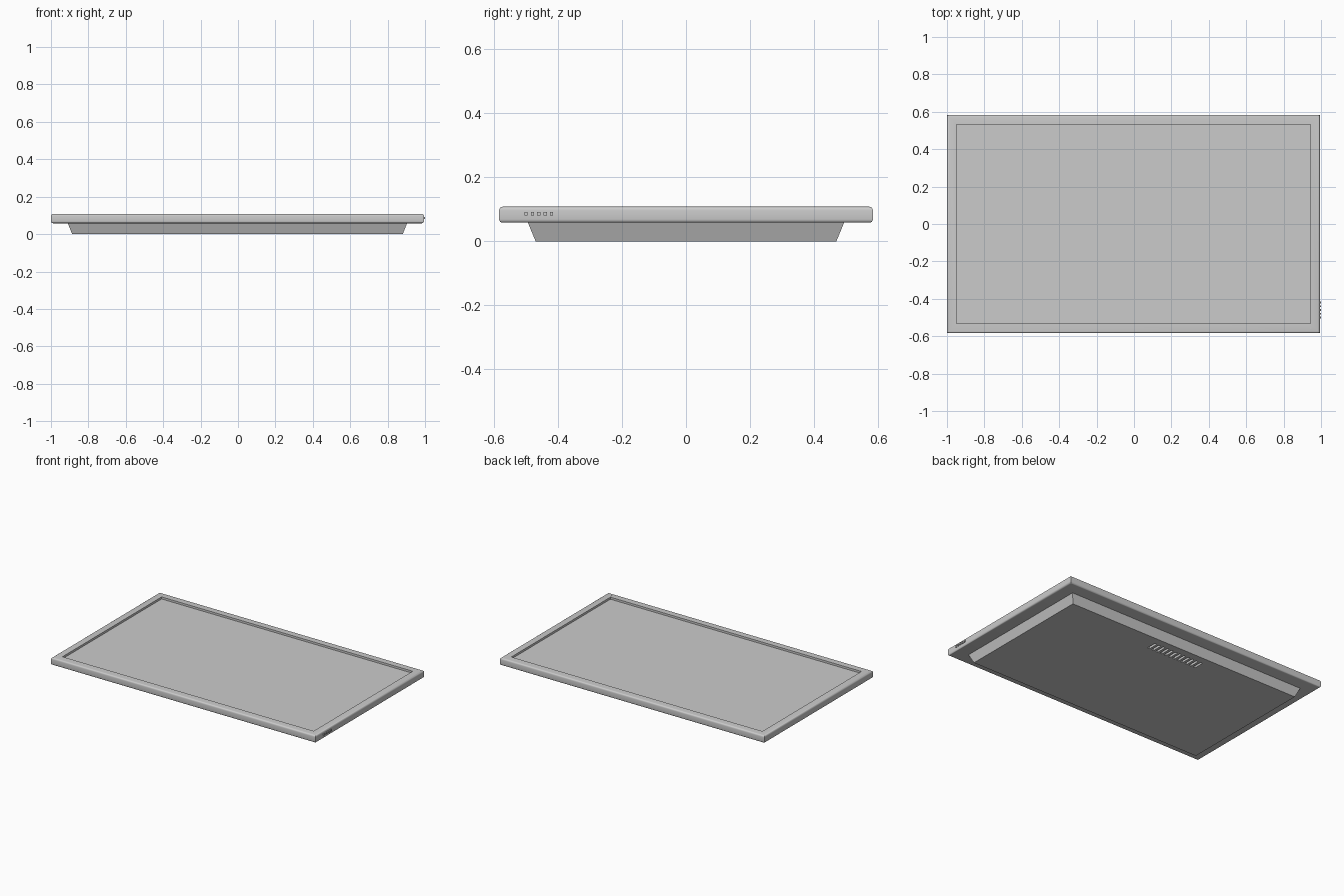
import bpy, bmesh, math
from mathutils import Matrix, Vector

if "Cube" in bpy.data.objects:
    bpy.data.objects.remove(bpy.data.objects["Cube"])

CX = -0.003            # body centre (the side buttons take up the remaining width)
HX, HY = 0.997, 0.584  # half size of the front frame
Z0, Z1 = 0.058, 0.108  # frame back and front levels
RECESS = 0.014


def finish(name, bm, smooth=False):
    bmesh.ops.recalc_face_normals(bm, faces=bm.faces)
    mesh = bpy.data.meshes.new(name)
    bm.to_mesh(mesh)
    bm.free()
    obj = bpy.data.objects.new(name, mesh)
    bpy.context.collection.objects.link(obj)
    if smooth:
        bpy.ops.object.select_all(action='DESELECT')
        obj.select_set(True)
        bpy.context.view_layer.objects.active = obj
        bpy.ops.object.shade_smooth_by_angle(angle=math.radians(35))
    return obj


def add_box(bm, center, size):
    mat = Matrix.Translation(center) @ Matrix.Diagonal((*size, 1))
    return bmesh.ops.create_cube(bm, size=1, matrix=mat)["verts"]


# Front frame: rounded long edges, mitred corners, recessed opening
bm = bmesh.new()
add_box(bm, (CX, 0, (Z0 + Z1) / 2), (2 * HX, 2 * HY, Z1 - Z0))
rims = [e for e in bm.edges if abs(e.verts[0].co.z - e.verts[1].co.z) < 1e-5]
bmesh.ops.bevel(bm, geom=rims, offset=0.011, segments=4, profile=0.5, affect='EDGES')
bm.normal_update()
front = max(bm.faces, key=lambda f: f.calc_center_median().z)
bmesh.ops.inset_region(bm, faces=[front], thickness=0.040, use_even_offset=True)
hole = bmesh.ops.extrude_discrete_faces(bm, faces=[front])["faces"]
bmesh.ops.translate(bm, verts=hole[0].verts[:], vec=(0, 0, -RECESS))
corner = [v.co.copy() for v in hole[0].verts]
bmesh.ops.delete(bm, geom=hole, context='FACES_ONLY')
finish("front_frame", bm, smooth=True)

# Screen panel filling the recess
bm = bmesh.new()
bm.faces.new([bm.verts.new(c) for c in corner])
screen = finish("screen_panel", bm)
if screen.data.polygons[0].normal.z < 0:
    screen.data.flip_normals()

# Tapered rear housing
bm = bmesh.new()
for v in add_box(bm, (CX, 0, Z0 / 2), (2 * 0.907, 2 * 0.494, Z0)):
    if v.co.z < 0.01:
        v.co.x -= math.copysign(0.023, v.co.x)
        v.co.y -= math.copysign(0.024, v.co.y)
housing = finish("rear_housing", bm)

# Vent slots cut into the housing
bm = bmesh.new()
for i in range(12):
    add_box(bm, (CX + (i - 5.5) * 0.033, 0.385, 0), (0.016, 0.07, 0.03))
cutter = finish("vent_cutter", bm)
cutter.hide_render = True
cutter.hide_set(True)
cut = housing.modifiers.new("vents", 'BOOLEAN')
cut.operation = 'DIFFERENCE'
cut.solver = 'EXACT'
cut.object = cutter

# Row of small buttons on the right edge
for i in range(5):
    bm = bmesh.new()
    add_box(bm, (0.995, -0.5 + i * 0.02, 0.086), (0.01, 0.010, 0.012))
    finish(f"side_button_{i + 1}", bm)

# Small indicator light on the frame corner
bm = bmesh.new()
bmesh.ops.create_cone(bm, cap_ends=True, segments=12, radius1=0.004, radius2=0.004,
                      depth=0.002, matrix=Matrix.Translation(Vector((0.945, -0.557, Z1 - 0.0005))))
finish("indicator_light", bm)
